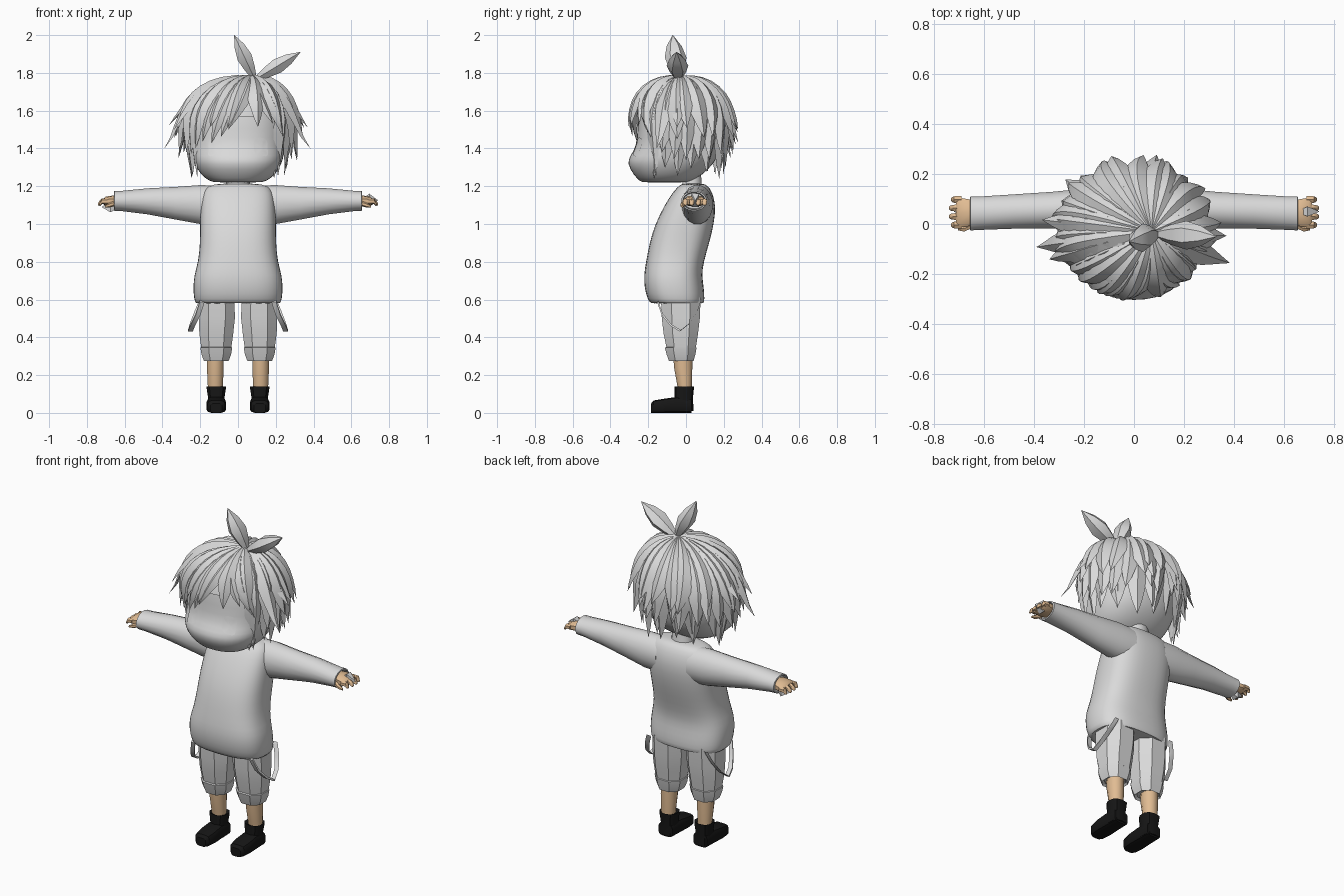
import bpy, bmesh, math, random
from mathutils import Vector as V

random.seed(4)
if "Cube" in bpy.data.objects:
    bpy.data.objects.remove(bpy.data.objects["Cube"])


def material(name, colour):
    m = bpy.data.materials.new(name)
    m.use_nodes = True
    m.diffuse_color = (*colour, 1)
    m.node_tree.nodes["Principled BSDF"].inputs["Base Color"].default_value = (*colour, 1)
    return m


grey = material("light grey", (0.7, 0.7, 0.7))
skin = material("tan skin", (0.75, 0.5, 0.29))
black = material("black", (0.008, 0.008, 0.008))


def finish(name, bm, mat, angle=40, subsurf=0):
    bmesh.ops.recalc_face_normals(bm, faces=bm.faces[:])
    mesh = bpy.data.meshes.new(name)
    bm.to_mesh(mesh)
    bm.free()
    mesh.materials.append(mat)
    obj = bpy.data.objects.new(name, mesh)
    bpy.context.collection.objects.link(obj)
    mesh.shade_smooth()
    mesh.set_sharp_from_angle(angle=math.radians(angle))
    if subsurf:
        mod = obj.modifiers.new("Smooth", "SUBSURF")
        mod.levels = mod.render_levels = subsurf
    return obj


def ring(c, u, v, n=12, p=1.0):
    """Superellipse around c spanned by the half axes u and v."""
    pts = []
    for i in range(n):
        a = math.tau * (i + 0.5) / n
        k, s = math.cos(a), math.sin(a)
        pts.append(V(c) + V(u) * math.copysign(abs(k) ** p, k) + V(v) * math.copysign(abs(s) ** p, s))
    return pts


def loft(bm, rings, caps=True):
    rows = [[bm.verts.new(q) for q in r] for r in rings]
    n = len(rows[0])
    for a, b in zip(rows, rows[1:]):
        for i in range(n):
            j = (i + 1) % n
            bm.faces.new((a[i], a[j], b[j], b[i]))
    if caps:
        bm.faces.new(rows[0])
        bm.faces.new(rows[-1])


def stack(bm, rows, x=0, n=12, p=1.0):
    """Loft upright rows of (z, half width, front y, back y)."""
    loft(bm, [ring((x, (f + b) / 2, z), (w, 0, 0), (0, (b - f) / 2, 0), n, p) for z, w, f, b in rows])


def reach(bm, rows, side, n=12, p=1.0):
    """Loft sideways rows of (x, y, z, half depth, half height)."""
    loft(bm, [ring((side * x, y, z), (0, d, 0), (0, 0, h), n, p) for x, y, z, d, h in rows])


# Head with a protruding muzzle
bm = bmesh.new()
stack(bm, [(1.22, .12, -.23, 0), (1.225, .15, -.245, .03), (1.26, .2, -.28, .09),
           (1.32, .235, -.315, .15), (1.36, .245, -.3, .17), (1.41, .25, -.265, .19),
           (1.5, .26, -.26, .2), (1.62, .245, -.25, .19), (1.7, .19, -.2, .15), (1.75, .08, -.1, .06)],
      n=20, p=.85)
head = finish("head", bm, grey, 80, 1)

# Eye plates laid on the face
for side, label in ((1, "left"), (-1, "right")):
    bm = bmesh.new()
    loft(bm, [ring((side * .13, -.27, 1.41), (r, 0, 0), (0, 0, r * 1.1), 16, .6) for r in (.046, .03, .012)])
    bm.faces.ensure_lookup_table()
    bmesh.ops.delete(bm, geom=[max(bm.faces, key=lambda f: f.calc_area())], context="FACES_ONLY")
    wrap = finish(label + "_eye", bm, grey).modifiers.new("Fit", "SHRINKWRAP")
    wrap.target, wrap.offset, wrap.wrap_mode = head, .004, "ABOVE_SURFACE"

# Neck and sweater body
bm = bmesh.new()
stack(bm, [(1.15, .075, -.03, .1), (1.21, .065, -.02, .085), (1.28, .06, -.02, .08)])
finish("neck", bm, grey)
bm = bmesh.new()
stack(bm, [(.585, .2, -.16, .08), (.575, .225, -.185, .095), (.6, .235, -.205, .1), (.66, .24, -.222, .097),
           (.73, .235, -.225, .085), (.8, .212, -.213, .095), (.9, .203, -.195, .125), (1.0, .203, -.165, .15),
           (1.1, .2, -.115, .16), (1.17, .19, -.07, .14), (1.205, .16, -.035, .115), (1.215, .09, -.02, .09)],
      n=20, p=.75)
finish("sweater_body", bm, grey, 80, 1)

for side, label in ((1, "left_"), (-1, "right_")):
    # Sleeve with an open cuff
    bm = bmesh.new()
    reach(bm, [(.1, .06, 1.1, .085, .105), (.2, .06, 1.103, .083, .105), (.33, .055, 1.11, .075, .088),
               (.48, .05, 1.12, .07, .07), (.62, .043, 1.122, .068, .054), (.655, .042, 1.122, .069, .053),
               (.657, .042, 1.122, .06, .046), (.6, .042, 1.122, .055, .042)], side, 16)
    finish(label + "sleeve", bm, grey, 60)

    # Palm, fingers and thumb
    bm = bmesh.new()
    reach(bm, [(.6, .045, 1.122, .04, .025), (.655, .045, 1.122, .055, .03),
               (.7, .046, 1.12, .062, .025), (.712, .046, 1.118, .056, .015)], side, 10, .8)
    for i in range(4):
        y = -.004 + i * .034
        tip = .745 - .008 * abs(i - 1.5)
        reach(bm, [(.69, y, 1.12, .016, .016), (.72, y, 1.12, .015, .015),
                   (tip - .006, y, 1.108, .012, .012), (tip, y, 1.104, .005, .005)], side, 6)
    reach(bm, [(.65, -.005, 1.11, .015, .014), (.68, -.018, 1.1, .014, .013), (.705, -.02, 1.092, .006, .006)], side, 6)
    finish(label + "hand", bm, skin)

    # Crystal-shaped charm at the hand
    bm = bmesh.new()
    x, z = (.695, 1.125) if side > 0 else (.675, 1.09)
    reach(bm, [(x - .045, .05, z, .002, .002), (x, .05, z, .028, .05 if side > 0 else .04),
               (x + .045, .05, z, .002, .002)], side, 4)
    finish(label + "hand_charm", bm, grey, 20)

    # Faceted shorts leg and its turned-up cuff
    bm = bmesh.new()
    for rows in ([(.61, .1, -.14, .085), (.5, .102, -.135, .08), (.42, .096, -.125, .07), (.33, .083, -.105, .055)],
                 [(.35, .078, -.105, .055), (.345, .09, -.118, .062), (.31, .084, -.108, .055),
                  (.275, .07, -.095, .045), (.285, .058, -.08, .035)]):
        loft(bm, [ring((side * (.115 if z < .45 else .112), (f + b) / 2, z), (w, 0, 0), (0, (b - f) / 2, 0), 8, .85)
                  for z, w, f, b in rows])
    finish(label + "shorts_leg", bm, grey, 25)

    # Bare shin
    bm = bmesh.new()
    stack(bm, [(.1, .04, -.04, .03), (.16, .042, -.05, .033), (.24, .046, -.065, .035), (.32, .046, -.07, .035)],
          side * .12, 12)
    finish(label + "shin", bm, skin)

    # Boot: ankle shaft and foot
    bm = bmesh.new()
    stack(bm, [(.01, .046, -.06, .04), (.08, .045, -.06, .037), (.13, .053, -.06, .042),
               (.14, .053, -.06, .042), (.132, .04, -.045, .03)], side * .115, 10, .75)
    loft(bm, [ring((side * .115, y, h / 2), (w, 0, 0), (0, 0, h / 2), 12, .5) for y, w, h in
              ((-.185, .032, .05), (-.172, .046, .066), (-.12, .053, .075), (-.05, .05, .085), (.03, .046, .075))])
    finish(label + "boot", bm, black, 35)

    # Hanging strap loop at the hip
    bm = bmesh.new()
    rows = []
    for x, y, z in ((.19, -.15, .59), (.212, -.125, .52), (.24, -.08, .465), (.252, -.03, .435),
                    (.24, .02, .475), (.215, .06, .54), (.19, .08, .6)):
        rows.append(ring((side * x, y, z), (.018, 0, 0), (0, .004, .006), 4))
    loft(bm, rows)
    finish(label + "strap", bm, grey, 30)


# Hair: each lock runs from the crown over the skull and then hangs to a point
EQUATOR, ARC = 1.52, .42


def lock(bm, angle, end, width, flare=0.0, twist=0.0, lift=1.0, steps=9):
    length = ARC + EQUATOR - end
    rows = []
    for i in range(steps + 1):
        t = i / steps
        s = t * length
        th = min(s / ARC, 1) * math.pi / 2
        drop = max(s - ARC, 0)
        rho = math.sin(th) ** .85
        a = math.radians(angle + twist * t * t)
        out = (rho - .45 * drop) * lift + flare * t ** 4
        p = V((.07 * (1 - rho) + .29 * out * math.cos(a), -.03 + .262 * out * math.sin(a),
               EQUATOR + .255 * math.cos(th) * lift - drop))
        n = V((math.cos(a) * rho, math.sin(a) * rho, math.cos(th))).normalized()
        across = V((-math.sin(a), math.cos(a), 0))
        w = width * (.1 + .9 * math.sin(min(t / .6, 1) * math.pi / 2) if t < .6 else ((1 - t) / .4) ** .75 + .01)
        rows.append([p - across * w - n * w * .25, p + n * w * .3,
                     p + across * w - n * w * .25, p - n * w * .35])
    loft(bm, rows)


def vary(amount):
    return random.uniform(-amount, amount)


# Scalp cap behind the locks
bm = bmesh.new()
stack(bm, [(1.57, .262, -.265, .215), (1.65, .24, -.245, .195), (1.72, .18, -.185, .14), (1.765, .09, -.1, .06)], n=24)
finish("hair_cap", bm, grey, 60)

# Layers around the sides and back, leaving the face open
layers = {"hair_long_layer": (17, 1.27, .062, .02, .97, -28, 208),
          "hair_middle_layer": (15, 1.37, .062, .13, 1.01, -18, 198),
          "hair_short_layer": (13, 1.48, .06, .14, 1.04, -10, 190)}
for name, (count, end, width, flare, lift, first, last) in layers.items():
    bm = bmesh.new()
    for i in range(count):
        angle = first + (last - first) * i / (count - 1)
        lock(bm, angle + vary(4), end + vary(.035), width + vary(.008), flare + vary(.04), vary(10), lift)
    finish(name, bm, grey, 35)

# Swept fringe, parted over the left eye
bm = bmesh.new()
for angle, end, width, twist in ((-58, 1.46, .05, 22), (-72, 1.53, .04, 20), (-78, 1.5, .042, -22),
                                 (-88, 1.46, .045, -20), (-99, 1.43, .048, -20), (-112, 1.44, .048, -18),
                                 (-126, 1.4, .048, -16), (-140, 1.37, .05, -12)):
    lock(bm, angle, end, width, .02, twist, 1.02)
for angle, twist in ((-70, 0), (-92, -8), (-110, -8), (-128, -8), (-50, 8)):
    lock(bm, angle, 1.515, .05, .02, twist, 1.045)
finish("fringe", bm, grey, 35)

# Long locks framing the face and loose flicks
bm = bmesh.new()
for angle, end, width, flare in ((-34, 1.25, .04, 0), (-148, 1.25, .04, 0), (-20, 1.4, .05, .46), (190, 1.4, .05, .42),
                                 (200, 1.5, .05, .25), (172, 1.52, .05, .28), (-3, 1.51, .05, .28),
                                 (140, 1.42, .05, .28), (75, 1.43, .05, .25), (105, 1.42, .05, .2)):
    lock(bm, angle, end, width, flare)
finish("side_locks", bm, grey, 35)

# Two leaf-shaped tufts on the crown
bm = bmesh.new()
base = V((.09, -.04, 1.765))
for tip in (V((-.02, -.07, 2.0)), V((.33, -.05, 1.91))):
    d = tip - base
    flat = V((d.z, 0, -d.x)).normalized()
    loft(bm, [ring(base + d * t, flat * w * 1.0, V((0, w * 1.25, 0)), 6)
              for t, w in ((0, .012), (.25, .033), (.5, .046), (.75, .032), (1, .001))])
finish("crown_tuft", bm, grey, 35)
